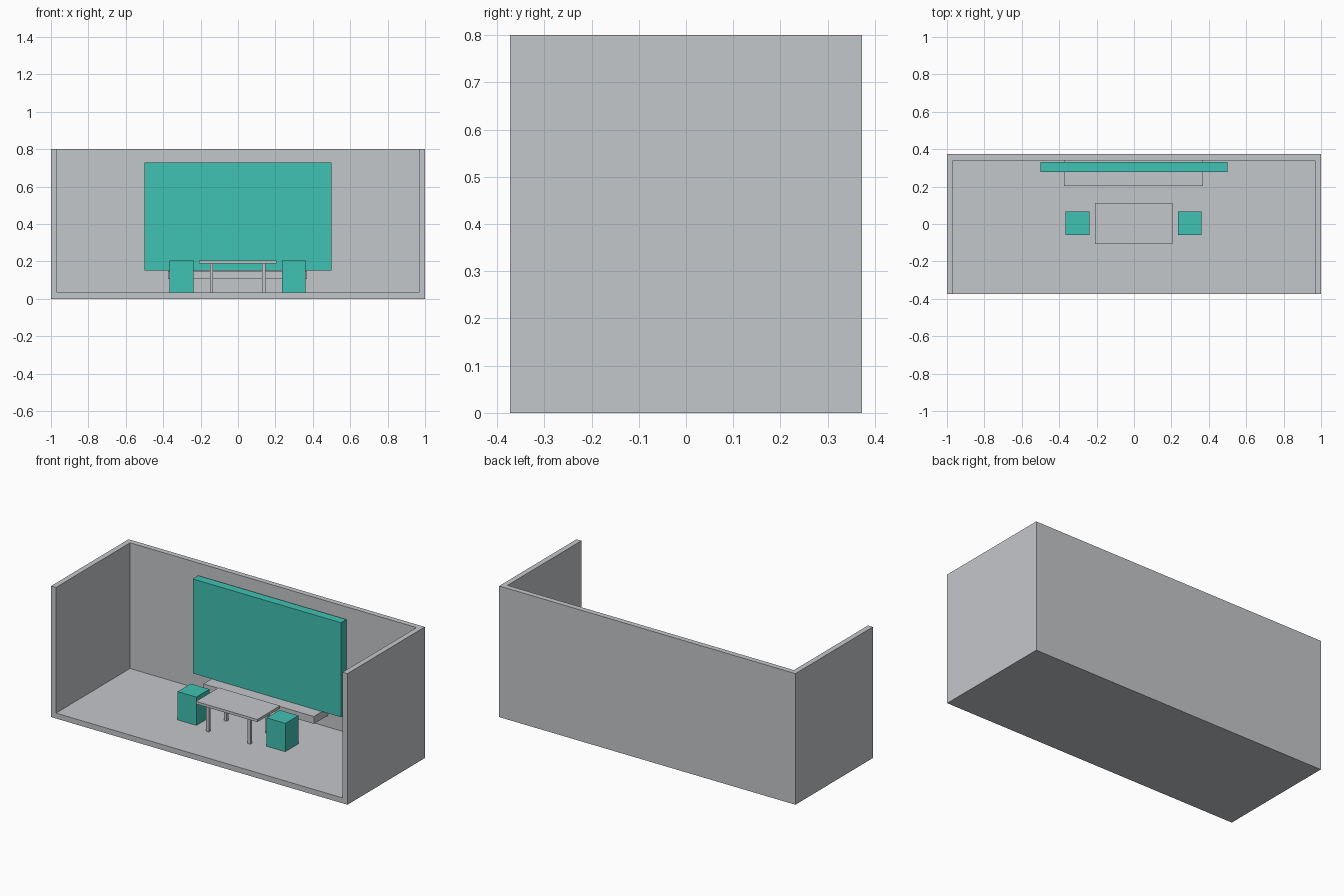
import bpy
import bmesh
from mathutils import Vector

if "Cube" in bpy.data.objects:
    bpy.data.objects.remove(bpy.data.objects["Cube"], do_unlink=True)


def make_material(name, rgb):
    mat = bpy.data.materials.new(name)
    mat.use_nodes = True
    colour = (*rgb, 1.0)
    mat.diffuse_color = colour
    for node in mat.node_tree.nodes:
        if node.type == "BSDF_PRINCIPLED":
            node.inputs["Base Color"].default_value = colour
    return mat


grey = make_material("light_grey", (0.552, 0.571, 0.591))
teal = make_material("teal", (0.051, 0.539, 0.451))


def box(name, low, high, mat):
    """Flat-faced box between two opposite corners."""
    low, high = Vector(low), Vector(high)
    centre, size = (low + high) / 2, high - low
    bm = bmesh.new()
    bmesh.ops.create_cube(bm, size=1)
    bmesh.ops.scale(bm, vec=size, verts=bm.verts)
    mesh = bpy.data.meshes.new(name)
    bm.to_mesh(mesh)
    bm.free()
    mesh.materials.append(mat)
    obj = bpy.data.objects.new(name, mesh)
    obj.location = centre
    bpy.context.collection.objects.link(obj)
    return obj


WIDTH, DEPTH, HEIGHT, WALL = 1.0, 0.373, 0.8, 0.033
INNER_Y = DEPTH - WALL

# Room shell: one solid hollowed out, open at the front and top
room = box("room_shell", (-WIDTH, -DEPTH, 0), (WIDTH, DEPTH, HEIGHT), grey)
cutter = box("room_cutter", (WALL - WIDTH, -1, WALL), (WIDTH - WALL, INNER_Y, 1), grey)
cutter.hide_render = True
hollow = room.modifiers.new("hollow", "BOOLEAN")
hollow.operation = "DIFFERENCE"
hollow.solver = "EXACT"
hollow.object = cutter
bpy.context.view_layer.objects.active = room
bpy.ops.object.modifier_apply(modifier=hollow.name)
bpy.data.objects.remove(cutter, do_unlink=True)

# Wall panel and the shelf below it
box("wall_panel", (-0.5, 0.278, 0.152), (0.5, 0.331, 0.728), teal)
box("wall_shelf", (-0.375, 0.203, 0.105), (0.37, INNER_Y, 0.15), grey)

# Table
TABLE_X, TABLE_Y = -0.002, 0.003
box("table_top", (TABLE_X - 0.207, TABLE_Y - 0.11, 0.19),
    (TABLE_X + 0.207, TABLE_Y + 0.11, 0.206), grey)
for side, sx in (("right", -1), ("left", 1)):
    for end, sy in (("front", -1), ("back", 1)):
        x, y = TABLE_X + sx * 0.14, TABLE_Y + sy * 0.085
        box(f"table_leg_{end}_{side}", (x - 0.009, y - 0.009, WALL),
            (x + 0.009, y + 0.009, 0.19), grey)

# Stools at either end of the table
for side, sx in (("right", -1), ("left", 1)):
    x = TABLE_X + sx * 0.3
    box(f"stool_{side}", (x - 0.063, -0.06, WALL), (x + 0.063, 0.066, 0.206), teal)
